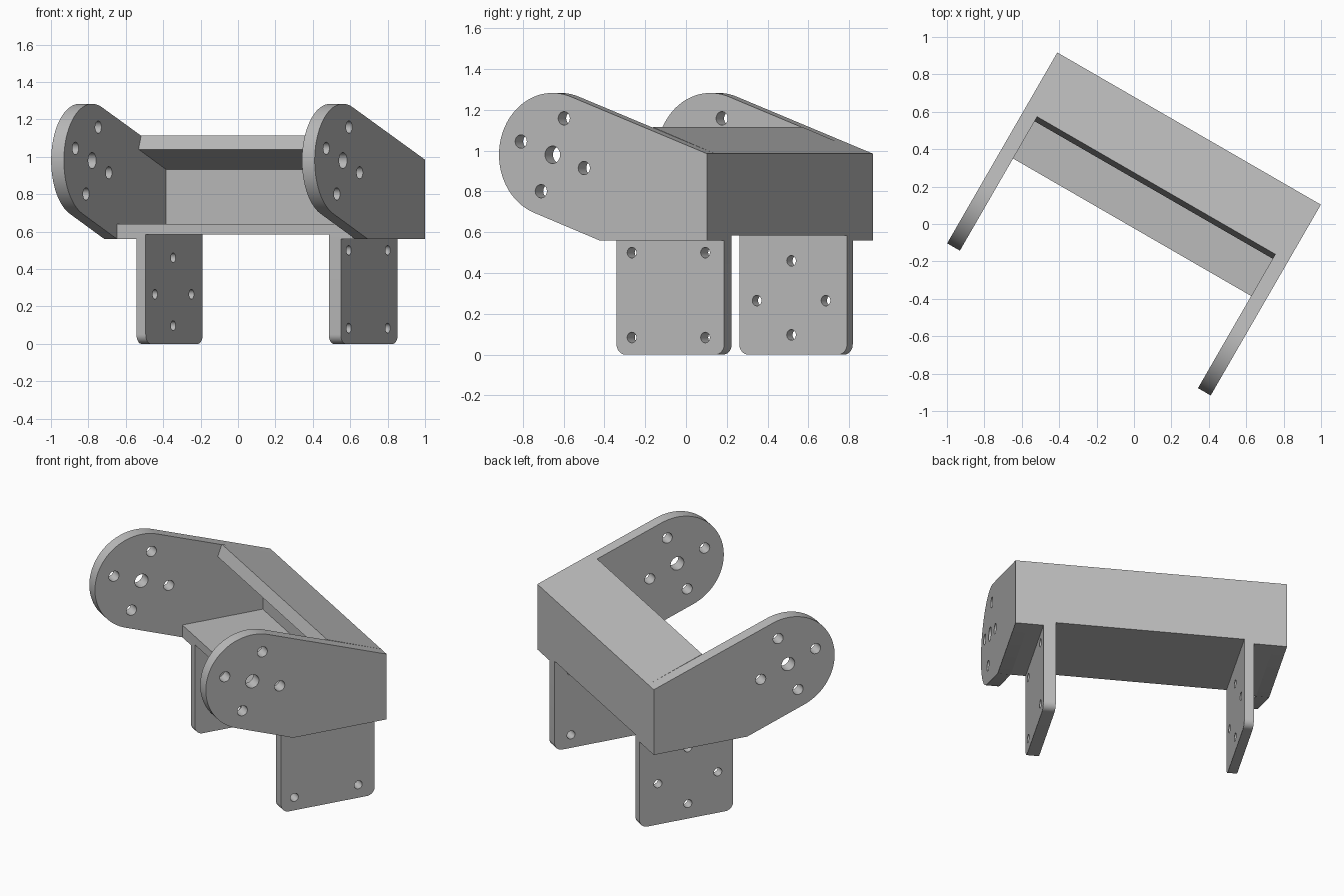
import bpy, bmesh
from math import sin, cos, radians, asin, acos, atan2, hypot, pi
from mathutils import Matrix, Vector

cube = bpy.data.objects.get("Cube")
if cube:
    bpy.data.objects.remove(cube, do_unlink=True)

GREY = (0.5, 0.5, 0.5, 1)
metal = bpy.data.materials.new("plain grey")
metal.use_nodes = True
metal.diffuse_color = GREY
metal.node_tree.nodes["Principled BSDF"].inputs["Base Color"].default_value = GREY

# The bracket is turned about z: profiles lie in the depth/height plane, thickness runs across
turn = Matrix.Rotation(radians(-30), 4, 'Z')
to_profile = Matrix(((0, 0, 1, 0), (1, 0, 0, 0), (0, 1, 0, 0), (0, 0, 0, 1)))

FRONT, BACK = -0.02, 0.589
HALF_IN, HALF_OUT = 0.735, 0.8135
BASE, STEP, FLOOR = 0.56, 0.585, 0.64


def arc(cx, cy, r, a0, a1, n):
    return [(cx + r * cos(a0 + (a1 - a0) * i / n), cy + r * sin(a0 + (a1 - a0) * i / n))
            for i in range(n + 1)]


def hole(cx, cy, r):
    return arc(cx, cy, r, 0, 2 * pi, 32)[:-1]


def plate(name, outline, u0, u1, holes=()):
    """Extrude a profile with holes from u0 to u1 across the bracket."""
    curve = bpy.data.curves.new(name, 'CURVE')
    curve.dimensions, curve.fill_mode = '2D', 'BOTH'
    curve.extrude = (u1 - u0) / 2
    for loop in [outline, *holes]:
        spline = curve.splines.new('POLY')
        spline.points.add(len(loop) - 1)
        for p, (a, b) in zip(spline.points, loop):
            p.co = (a, b, 0, 1)
        spline.use_cyclic_u = True
    temp = bpy.data.objects.new(name + "_profile", curve)
    bpy.context.collection.objects.link(temp)
    deps = bpy.context.evaluated_depsgraph_get()
    mesh = bpy.data.meshes.new_from_object(temp.evaluated_get(deps))
    bpy.data.objects.remove(temp, do_unlink=True)
    mesh.transform(turn @ Matrix.Translation(((u0 + u1) / 2, 0, 0)) @ to_profile)
    bm = bmesh.new()
    bm.from_mesh(mesh)
    bmesh.ops.remove_doubles(bm, verts=bm.verts, dist=0.0005)
    bmesh.ops.recalc_face_normals(bm, faces=bm.faces)
    bm.to_mesh(mesh)
    bm.free()
    mesh.materials.clear()
    mesh.materials.append(metal)
    obj = bpy.data.objects.new(name, mesh)
    bpy.context.collection.objects.link(obj)
    bpy.ops.object.select_all(action='DESELECT')
    obj.select_set(True)
    bpy.context.view_layer.objects.active = obj
    bpy.ops.object.shade_smooth_by_angle(angle=radians(30))
    return obj


# Side arms: round head with tangent edges running to the back and bottom corners
head, R = Vector((-0.286, 0.98)), 0.303
top_back, bottom_front = Vector((BACK, 0.985)), Vector((FRONT, BASE))


def tangent_angle(corner, side):
    d = corner - head
    return atan2(d.y, d.x) + side * acos(R / d.length)


a_top = tangent_angle(top_back, 1)
a_low = tangent_angle(bottom_front, -1) + 2 * pi
arm = arc(*head, R, a_top, a_low, 48) + [tuple(bottom_front), (BACK, BASE), tuple(top_back)]
arm_holes = [hole(*head, 0.043)]
for deg in (-20, 70, 160, 250):
    arm_holes.append(hole(head.x + 0.19 * cos(radians(deg)), head.y + 0.19 * sin(radians(deg)), 0.033))
plate("right_arm", arm, -HALF_OUT, -HALF_IN, arm_holes)
plate("left_arm", arm, HALF_IN, HALF_OUT, arm_holes)

# Channel between the arms: floor, back wall and sloping top flange
channel = [(FRONT, STEP), (BACK, STEP), (BACK, 0.985), (0.238, 1.115),
           (0.21, 1.04), (0.504, 0.932), (0.504, FLOOR), (FRONT, FLOOR)]
plate("channel", channel, -HALF_IN, HALF_IN)

# Mounting legs with rounded lower corners, and the thicker floor outside them
r = 0.05
leg = ([(BACK, STEP), (FRONT, STEP)]
       + arc(FRONT + r, r, r, pi, 1.5 * pi, 10)
       + arc(BACK - r, r, r, 1.5 * pi, 2 * pi, 10))
mid, mid_z = 0.274, 0.28
diamond = [hole(mid + dv, mid_z - 0.005 + dz, 0.026)
           for dv, dz in ((0.195, -0.01), (-0.195, -0.01), (0, 0.185), (0, -0.178))]
corners = [hole(mid + sv * 0.208, 0.292 + sz * 0.208, 0.026)
           for sv in (-1, 1) for sz in (-1, 1)]
plate("right_leg", leg, -0.615, -0.558, diamond)
plate("left_leg", leg, 0.572, 0.646, corners)

pad = [(FRONT, BASE), (BACK, BASE), (BACK, STEP), (FRONT, STEP)]
plate("right_floor_pad", pad, -HALF_IN, -0.615)
plate("left_floor_pad", pad, 0.646, HALF_IN)
